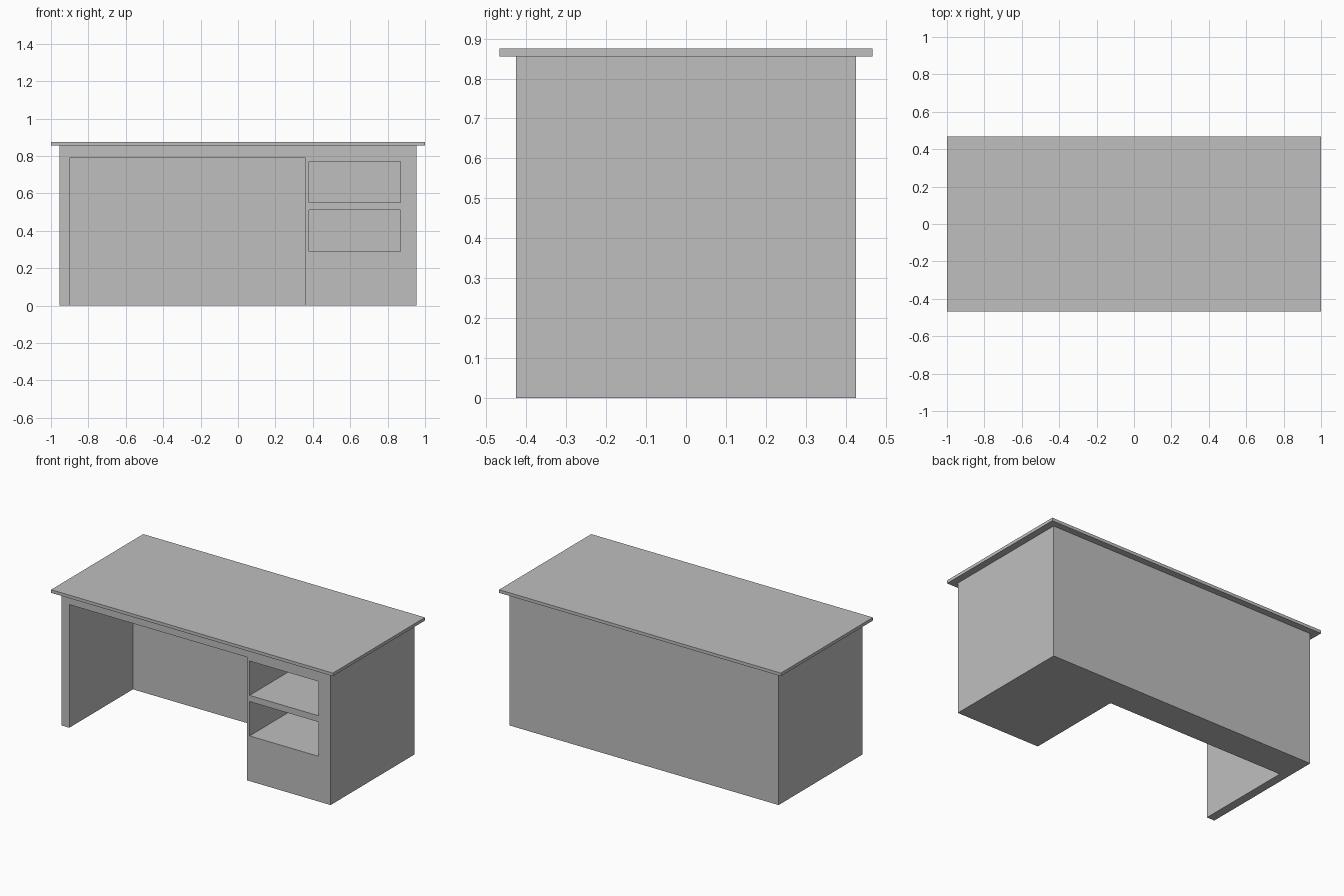
import bpy
import bmesh
from mathutils import Vector

default = bpy.data.objects.get("Cube")
if default:
    bpy.data.objects.remove(default, do_unlink=True)

grey = bpy.data.materials.new("plain grey")
grey.use_nodes = True
colour = (0.52, 0.52, 0.52, 1)
grey.diffuse_color = colour
grey.node_tree.nodes["Principled BSDF"].inputs["Base Color"].default_value = colour


def box(name, low, high):
    """Flat-sided box between two opposite corners."""
    low, high = Vector(low), Vector(high)
    bm = bmesh.new()
    bmesh.ops.create_cube(bm, size=1)
    for v in bm.verts:
        v.co = (low + high) / 2 + v.co * (high - low)
    mesh = bpy.data.meshes.new(name)
    bm.to_mesh(mesh)
    bm.free()
    mesh.materials.append(grey)
    obj = bpy.data.objects.new(name, mesh)
    bpy.context.collection.objects.link(obj)
    return obj


def carve(body, name, low, high):
    """Cut a box-shaped recess into the body."""
    cutter = box(name, low, high)
    mod = body.modifiers.new(name, "BOOLEAN")
    mod.operation = "DIFFERENCE"
    mod.solver = "EXACT"
    mod.object = cutter
    bpy.context.view_layer.objects.active = body
    bpy.ops.object.modifier_apply(modifier=mod.name)
    bpy.data.objects.remove(cutter, do_unlink=True)


front, recess_back, top_base = -0.425, 0.22, 0.855

# Desk body: side panel, back panel and pedestal in one piece
body = box("desk_body", (-0.955, front, 0), (0.955, -front, top_base))

# Knee space, open at the front and the floor
carve(body, "knee_space", (-0.9, front - 0.1, -0.1), (0.36, recess_back, 0.79))

# Two open shelves in the pedestal
for shelf_floor in (0.29, 0.55):
    carve(body, "shelf_opening", (0.38, front - 0.1, shelf_floor),
          (0.87, recess_back, shelf_floor + 0.22))

# Overhanging desk top
box("desk_top", (-1, -0.467, top_base), (1, 0.467, 0.875))
